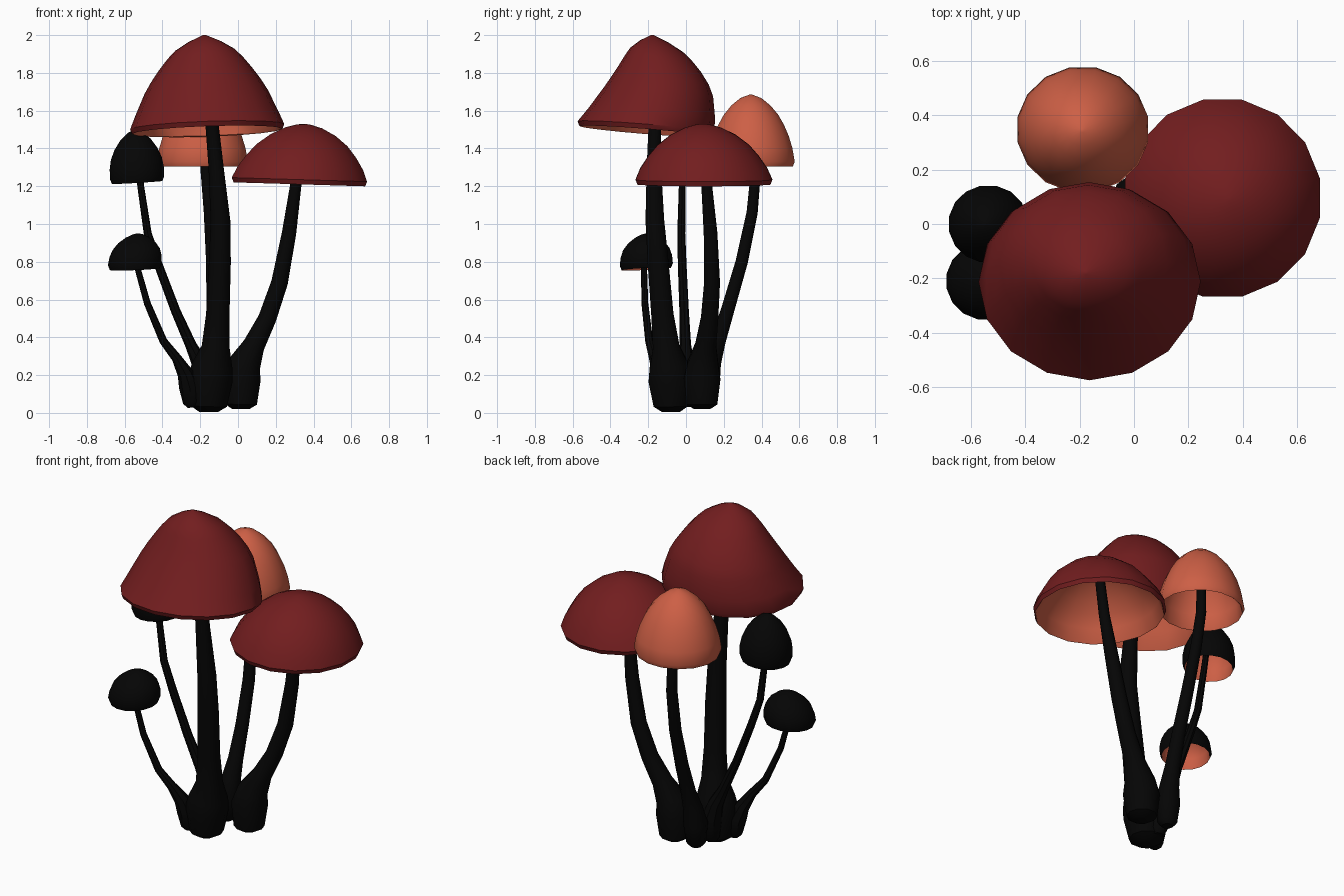
import bpy, bmesh, math
from mathutils import Vector


def material(name, rgb):
    m = bpy.data.materials.new(name)
    m.diffuse_color = (*rgb, 1)
    return m


RED = material("dark_red", (0.168, 0.0125, 0.0135))
ORANGE = material("coral_orange", (0.61, 0.115, 0.06))
BLACK = material("near_black", (0.0015, 0.0015, 0.0015))


def loft(name, rings, mats, inner_from=None):
    """Skin a list of vertex rings, closing both ends; rings after inner_from use slot 1."""
    bm = bmesh.new()
    rows = [[bm.verts.new(p) for p in r] for r in rings]
    n = len(rows[0])
    for i in range(len(rows) - 1):
        for k in range(n):
            j = (k + 1) % n
            f = bm.faces.new((rows[i][k], rows[i][j], rows[i + 1][j], rows[i + 1][k]))
            if inner_from is not None and i >= inner_from:
                f.material_index = 1
    for row, slot in ((rows[0], 0), (rows[-1], len(mats) - 1)):
        c = bm.verts.new(sum((v.co for v in row), Vector()) / n)
        for k in range(n):
            bm.faces.new((row[k], row[(k + 1) % n], c)).material_index = slot
    bmesh.ops.recalc_face_normals(bm, faces=bm.faces)
    me = bpy.data.meshes.new(name)
    bm.to_mesh(me)
    bm.free()
    ob = bpy.data.objects.new(name, me)
    bpy.context.collection.objects.link(ob)
    for m in mats:
        me.materials.append(m)
    bpy.context.view_layer.objects.active = ob
    ob.select_set(True)
    bpy.ops.object.shade_smooth_by_angle(angle=math.radians(40))
    ob.select_set(False)


def cap(name, mat, rim, top, shape, slope, thick=0.012, phase=0.5, bend=0.0, sides=16):
    """Hollow cap. rim = (x, y, z, rx, ry), top = (x, y, z),
    shape = (height fraction, radius fraction), slope = rim tilt in x and y,
    bend = sideways bulge of the middle in y."""
    x, y, z, rx, ry = rim

    def ring(h, r, shrink=0.0, drop=0.0):
        cx = x + (top[0] - x) * h
        cy = y + (top[1] - y) * h + bend * math.sin(math.pi * h)
        cz = z + (top[2] - z) * h - drop
        pts = []
        for k in range(sides):
            a = math.tau * (k + phase) / sides
            dx = math.cos(a) * max(rx * r - shrink, 0.003)
            dy = math.sin(a) * max(ry * r - shrink, 0.003)
            pts.append((cx + dx, cy + dy, cz + slope[0] * dx + slope[1] * dy))
        return pts

    rings = [ring(h, r) for h, r in reversed(shape)]
    rings.append(ring(0, 1, 0.010, 0.025))            # turned-in lip
    start = len(rings) - 1
    rings.append(ring(0, 1, thick + 0.003, 0.02))
    rings += [ring(h, r, thick, thick * h) for h, r in shape[1:]]
    loft(name, rings, [mat, ORANGE], start)


def stem(name, path, sides=10):
    """Tapered tube through (x, y, z, radius) points."""
    pts = [Vector(p[:3]) for p in path]
    rings = []
    for i, p in enumerate(pts):
        t = (pts[min(i + 1, len(pts) - 1)] - pts[max(i - 1, 0)]).normalized()
        u = Vector((0, 1, 0)).cross(t).normalized()
        v = t.cross(u)
        rings.append([p + path[i][3] * (u * math.cos(a) + v * math.sin(a))
                      for a in (math.tau * k / sides for k in range(sides))])
    loft(name, rings, [BLACK])


# Caps
cap("tall_red_cap", RED, (-0.163, -0.212, 1.515, 0.408, 0.362), (-0.178, -0.178, 2.0),
    [(0, 1), (0.15, 0.925), (0.38, 0.8), (0.5, 0.715), (0.63, 0.605), (0.75, 0.49),
     (0.84, 0.385), (0.93, 0.21), (1, 0.02)], (0.035, -0.08), phase=0, bend=0.057)
cap("wide_red_cap", RED, (0.325, 0.095, 1.235, 0.365, 0.369), (0.35, 0.09, 1.53),
    [(0, 1), (0.2, 0.93), (0.42, 0.81), (0.62, 0.67), (0.8, 0.48),
     (0.93, 0.27), (0.985, 0.11), (1, 0.02)], (-0.03, 0))
cap("orange_cap", ORANGE, (-0.188, 0.347, 1.33, 0.245, 0.233), (-0.19, 0.343, 1.685),
    [(0, 1), (0.2, 0.95), (0.38, 0.87), (0.55, 0.76), (0.7, 0.63),
     (0.84, 0.45), (0.95, 0.24), (1, 0.03)], (0, 0))
cap("upper_black_cap", BLACK, (-0.534, 0.0, 1.245, 0.146, 0.143), (-0.545, 0.0, 1.5),
    [(0, 1), (0.2, 1.0), (0.4, 0.94), (0.6, 0.79), (0.8, 0.55),
     (0.94, 0.27), (1, 0.03)], (0.06, 0.02), thick=0.01)
cap("lower_black_cap", BLACK, (-0.546, -0.21, 0.787, 0.145, 0.143), (-0.532, -0.21, 0.95),
    [(0, 1), (0.25, 0.97), (0.48, 0.88), (0.7, 0.69), (0.87, 0.43),
     (0.97, 0.19), (1, 0.03)], (0.04, 0.05), thick=0.01)

# Stems with swollen feet
stem("tall_stem", [
    (-0.155, -0.08, 0.005, 0.05), (-0.155, -0.08, 0.035, 0.096), (-0.15, -0.083, 0.17, 0.121),
    (-0.135, -0.09, 0.25, 0.108), (-0.118, -0.105, 0.35, 0.074), (-0.107, -0.125, 0.52, 0.062),
    (-0.096, -0.148, 0.8, 0.058), (-0.093, -0.165, 1.02, 0.052), (-0.116, -0.17, 1.3, 0.04),
    (-0.137, -0.165, 1.52, 0.035), (-0.165, -0.17, 1.96, 0.03)])
stem("wide_cap_stem", [
    (0.015, 0.085, 0.02, 0.045), (0.015, 0.085, 0.045, 0.085), (0.018, 0.085, 0.18, 0.102),
    (0.035, 0.09, 0.26, 0.086), (0.085, 0.105, 0.36, 0.058), (0.155, 0.125, 0.5, 0.048),
    (0.22, 0.138, 0.69, 0.044), (0.27, 0.13, 0.95, 0.038), (0.305, 0.11, 1.2, 0.03),
    (0.335, 0.095, 1.5, 0.026)])
stem("orange_cap_stem", [
    (-0.145, 0.11, 0.03, 0.03), (-0.145, 0.11, 0.055, 0.055), (-0.145, 0.115, 0.17, 0.068),
    (-0.14, 0.135, 0.27, 0.054), (-0.134, 0.17, 0.38, 0.042), (-0.13, 0.225, 0.56, 0.037),
    (-0.135, 0.295, 0.8, 0.034), (-0.15, 0.35, 1.06, 0.031), (-0.17, 0.37, 1.28, 0.028),
    (-0.188, 0.35, 1.65, 0.024)])
stem("upper_black_cap_stem", [
    (-0.17, 0.0, 0.03, 0.03), (-0.17, 0.0, 0.06, 0.052), (-0.175, 0.0, 0.17, 0.062),
    (-0.2, 0.0, 0.26, 0.044), (-0.25, -0.003, 0.36, 0.03), (-0.33, -0.01, 0.54, 0.025),
    (-0.42, -0.02, 0.78, 0.023), (-0.478, -0.025, 0.95, 0.021), (-0.515, -0.02, 1.2, 0.018),
    (-0.54, 0.0, 1.47, 0.015)], 8)
stem("lower_black_cap_stem", [
    (-0.24, -0.115, 0.03, 0.025), (-0.245, -0.115, 0.055, 0.046), (-0.257, -0.12, 0.14, 0.056),
    (-0.28, -0.14, 0.21, 0.042), (-0.325, -0.17, 0.29, 0.026), (-0.395, -0.195, 0.38, 0.021),
    (-0.48, -0.218, 0.58, 0.018), (-0.53, -0.222, 0.76, 0.016), (-0.54, -0.212, 0.93, 0.014)], 8)
